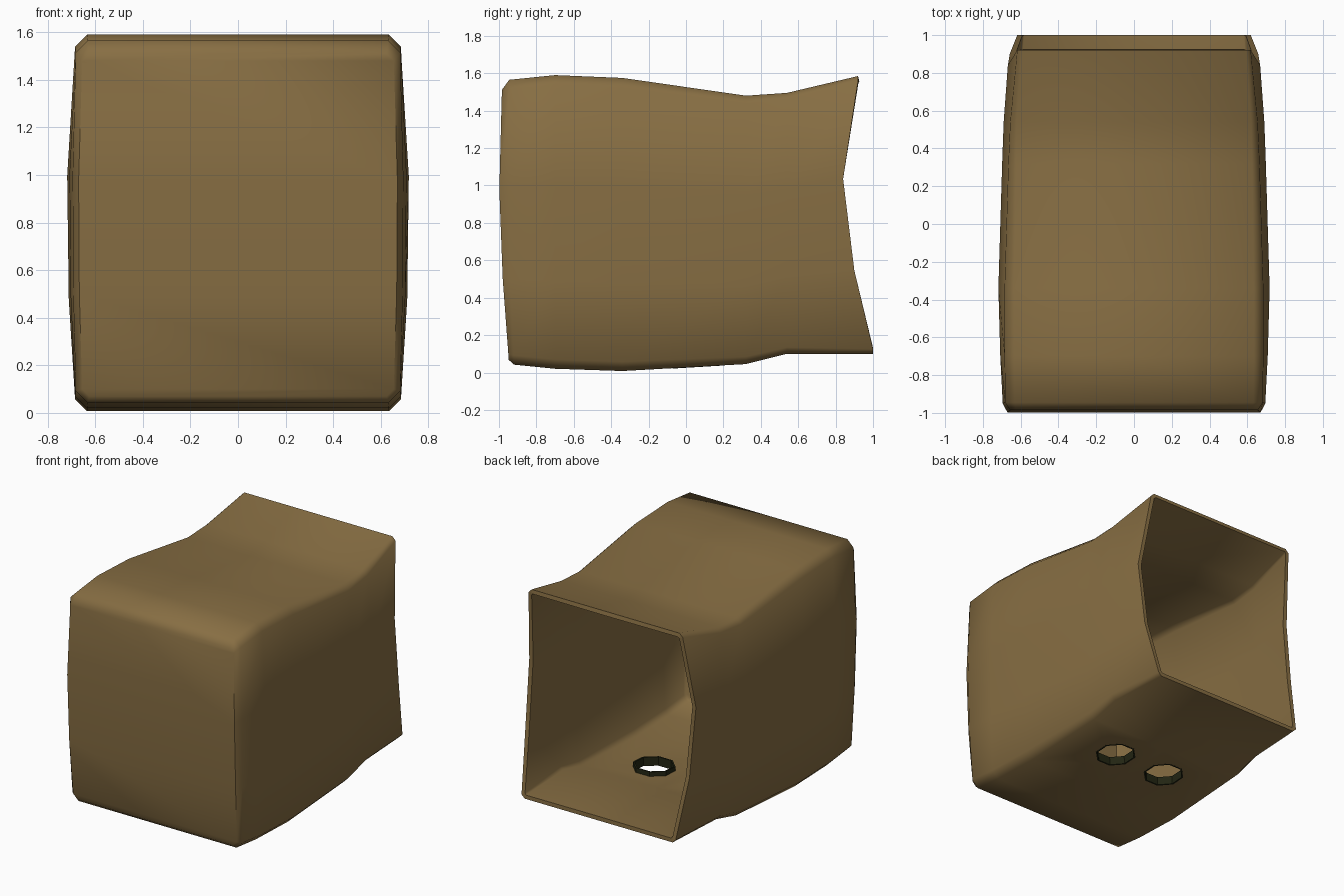
import bpy, bmesh, math

if "Cube" in bpy.data.objects:
    bpy.data.objects.remove(bpy.data.objects["Cube"])


def material(name, rgb):
    m = bpy.data.materials.new(name)
    m.diffuse_color = (*rgb, 1)
    m.use_nodes = True
    m.node_tree.nodes["Principled BSDF"].inputs["Base Color"].default_value = m.diffuse_color
    return m


brown = material("leather_brown", (0.243, 0.156, 0.056))
dark = material("dark_trim", (0.016, 0.018, 0.006))


def make_object(name, bm, mat):
    bmesh.ops.recalc_face_normals(bm, faces=bm.faces)
    me = bpy.data.meshes.new(name)
    bm.to_mesh(me)
    bm.free()
    ob = bpy.data.objects.new(name, me)
    ob.data.materials.append(mat)
    bpy.context.collection.objects.link(ob)
    return ob


def activate(ob):
    bpy.ops.object.select_all(action='DESELECT')
    ob.select_set(True)
    bpy.context.view_layer.objects.active = ob


# Stations from closed front to open back:
# y at bottom / low side / high side / top, bottom z, top z, edge width, mid width, corner size
STATIONS = [
    ((-0.95, -0.98, -0.998, -0.985), 0.070, 1.51, 0.655, 0.67, 0.03),
    ((-0.92, -0.94, -0.95, -0.945), 0.042, 1.565, 0.682, 0.695, 0.05),
    ((-0.70,) * 4, 0.020, 1.59, 0.685, 0.708, 0.05),
    ((-0.34,) * 4, 0.008, 1.575, 0.685, 0.718, 0.05),
    ((0.32,) * 4, 0.045, 1.48, 0.665, 0.698, 0.04),
    ((0.54,) * 4, 0.10, 1.495, 0.655, 0.69, 0.035),
    ((1.0, 0.90, 0.84, 0.92), 0.10, 1.585, 0.618, 0.668, 0.025),
]


def half_section(s):
    """Right half of one ring, from bottom corner to top corner."""
    (y0, y1, y2, y3), zb, zt, e, w, c = s
    h = zt - zb
    return [(e - c, y0, zb), (e, y0, zb + c),
            (w * 0.8 + e * 0.2, y1, zb + 0.3 * h), (w, y2, zb + 0.63 * h),
            (e, y3, zt - c), (e - c, y3, zt)]


# Shell: rings bridged along y, closed at the front
bm = bmesh.new()
rings = []
for s in STATIONS:
    right = half_section(s)
    left = [(-x, y, z) for x, y, z in reversed(right)]
    pts = ([(0, s[0][0], s[1])] + right + [(0, s[0][3], s[2])] + left)
    rings.append([bm.verts.new(p) for p in pts])
n = len(rings[0])
for a, b in zip(rings, rings[1:]):
    for i in range(n):
        j = (i + 1) % n
        bm.faces.new((a[i], a[j], b[j], b[i]))
cap = rings[0]
bm.faces.new((cap[0], cap[1], cap[2], cap[12], cap[13]))
for i in range(2, 5):
    bm.faces.new((cap[i], cap[i + 1], cap[13 - i], cap[14 - i]))
bm.faces.new((cap[5], cap[6], cap[7], cap[8], cap[9]))
shell = make_object("shell", bm, brown)

sol = shell.modifiers.new("wall", 'SOLIDIFY')
sol.thickness = 0.03
sol.offset = -1

# Two floor holes with dark raised collars
HOLE_X, HOLE_Y, R, SIDES = 0.215, 0.06, 0.143, 8


def tube_rings(bm, radius, z0, z1):
    out = []
    for z in (z0, z1):
        out.append([bm.verts.new((radius * math.cos((k + 0.5) * math.tau / SIDES),
                                  radius * math.sin((k + 0.5) * math.tau / SIDES), z))
                    for k in range(SIDES)])
    return out


for side, x in (("right", HOLE_X), ("left", -HOLE_X)):
    bm = bmesh.new()
    lo, hi = tube_rings(bm, R - 0.004, -0.3, 0.3)
    bm.faces.new(lo)
    bm.faces.new(hi)
    for k in range(SIDES):
        j = (k + 1) % SIDES
        bm.faces.new((lo[k], lo[j], hi[j], hi[k]))
    cutter = make_object("hole_cutter_" + side, bm, brown)
    cutter.location = (x, HOLE_Y, 0)
    cutter.hide_render = True
    cut = shell.modifiers.new("hole_" + side, 'BOOLEAN')
    cut.operation = 'DIFFERENCE'
    cut.solver = 'EXACT'
    cut.object = cutter

    bm = bmesh.new()
    ol, oh = tube_rings(bm, R, 0.0, 0.062)
    il, ih = tube_rings(bm, R - 0.012, 0.0, 0.062)
    loop = [ol, oh, ih, il]
    for a, b in zip(loop, loop[1:] + loop[:1]):
        for k in range(SIDES):
            j = (k + 1) % SIDES
            bm.faces.new((a[k], a[j], b[j], b[k]))
    collar = make_object("hole_collar_" + side, bm, dark)
    collar.location = (x, HOLE_Y, 0.029)
    collar.rotation_euler = (0.06, 0, 0)

# Apply the shell modifiers, drop the cutters, smooth the soft body
activate(shell)
for m in list(shell.modifiers):
    bpy.ops.object.modifier_apply(modifier=m.name)
for side in ("right", "left"):
    bpy.data.objects.remove(bpy.data.objects["hole_cutter_" + side])
activate(shell)
bpy.ops.object.shade_smooth_by_angle(angle=math.radians(52))
